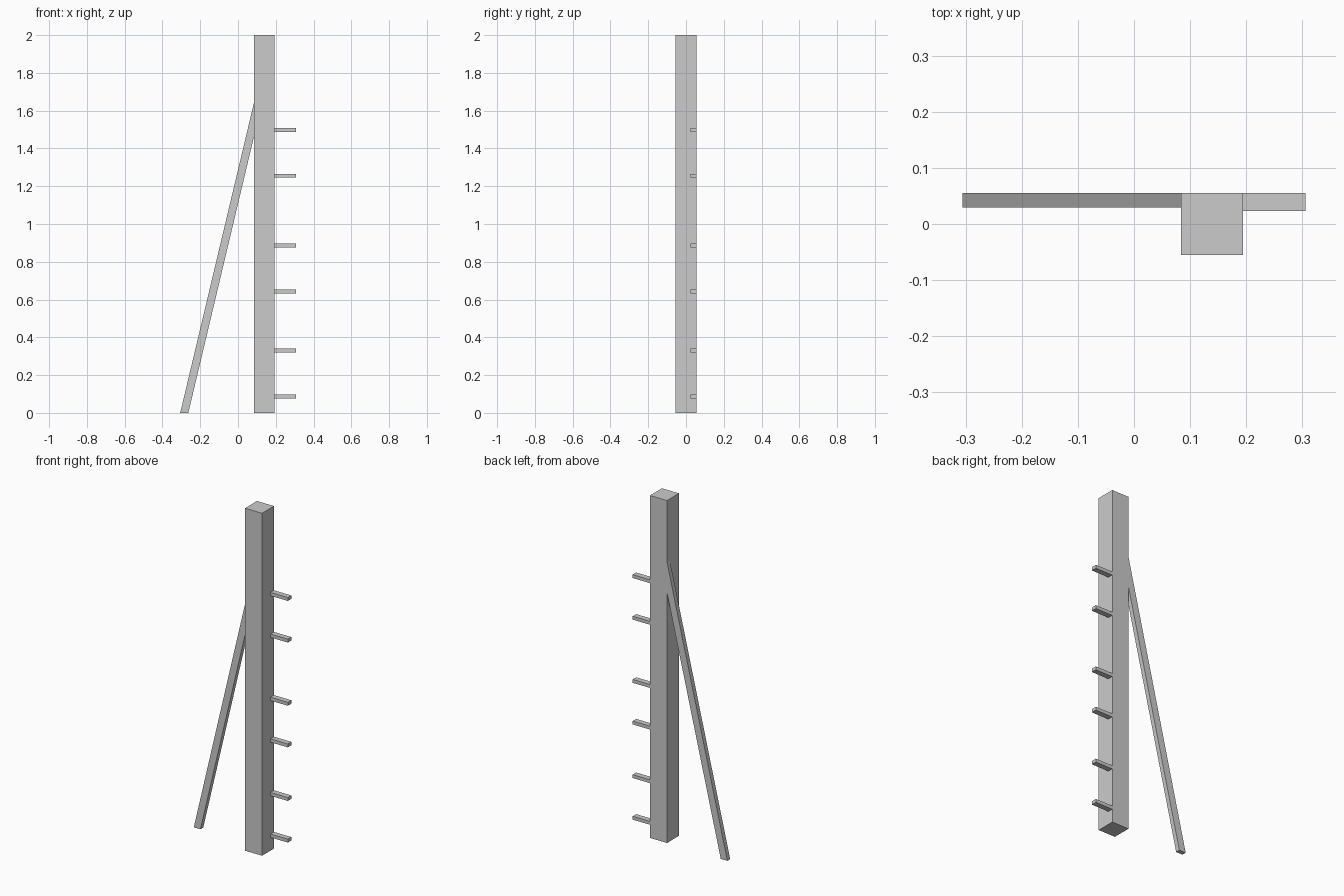
import bpy
import bmesh
from mathutils import Vector

cube = bpy.data.objects.get("Cube")
if cube:
    bpy.data.objects.remove(cube, do_unlink=True)

# One plain grey for everything
grey = bpy.data.materials.new("plain_grey")
grey.use_nodes = True
colour = (0.6, 0.6, 0.6, 1)
grey.diffuse_color = colour
grey.node_tree.nodes["Principled BSDF"].inputs["Base Color"].default_value = colour


def prism(name, outline, front, back):
    """Extrude an x-z outline from the front y to the back y."""
    bm = bmesh.new()
    face = bm.faces.new([bm.verts.new((x, front, z)) for x, z in outline])
    grown = bmesh.ops.extrude_face_region(bm, geom=[face])["geom"]
    verts = [v for v in grown if isinstance(v, bmesh.types.BMVert)]
    bmesh.ops.translate(bm, verts=verts, vec=Vector((0, back - front, 0)))
    bmesh.ops.recalc_face_normals(bm, faces=bm.faces)
    mesh = bpy.data.meshes.new(name)
    bm.to_mesh(mesh)
    bm.free()
    mesh.materials.append(grey)
    obj = bpy.data.objects.new(name, mesh)
    bpy.context.collection.objects.link(obj)
    return obj


def box(name, x0, x1, z0, z1, front, back):
    return prism(name, [(x0, z0), (x1, z0), (x1, z1), (x0, z1)], front, back)


LEFT, RIGHT, BACK = 0.084, 0.194, 0.055

# Upright post
box("post", LEFT, RIGHT, 0, 2, -BACK, BACK)

# Slanted brace, cut flat at the ground and against the post
prism("brace", [(-0.306, 0), (-0.263, 0), (LEFT, 1.46), (LEFT, 1.64)], 0.029, BACK)

# Short pegs in three pairs
for i, z in enumerate((0.087, 0.33, 0.643, 0.886, 1.255, 1.498)):
    box(f"peg_{i + 1}", RIGHT, 0.306, z - 0.01, z + 0.01, 0.023, BACK)
